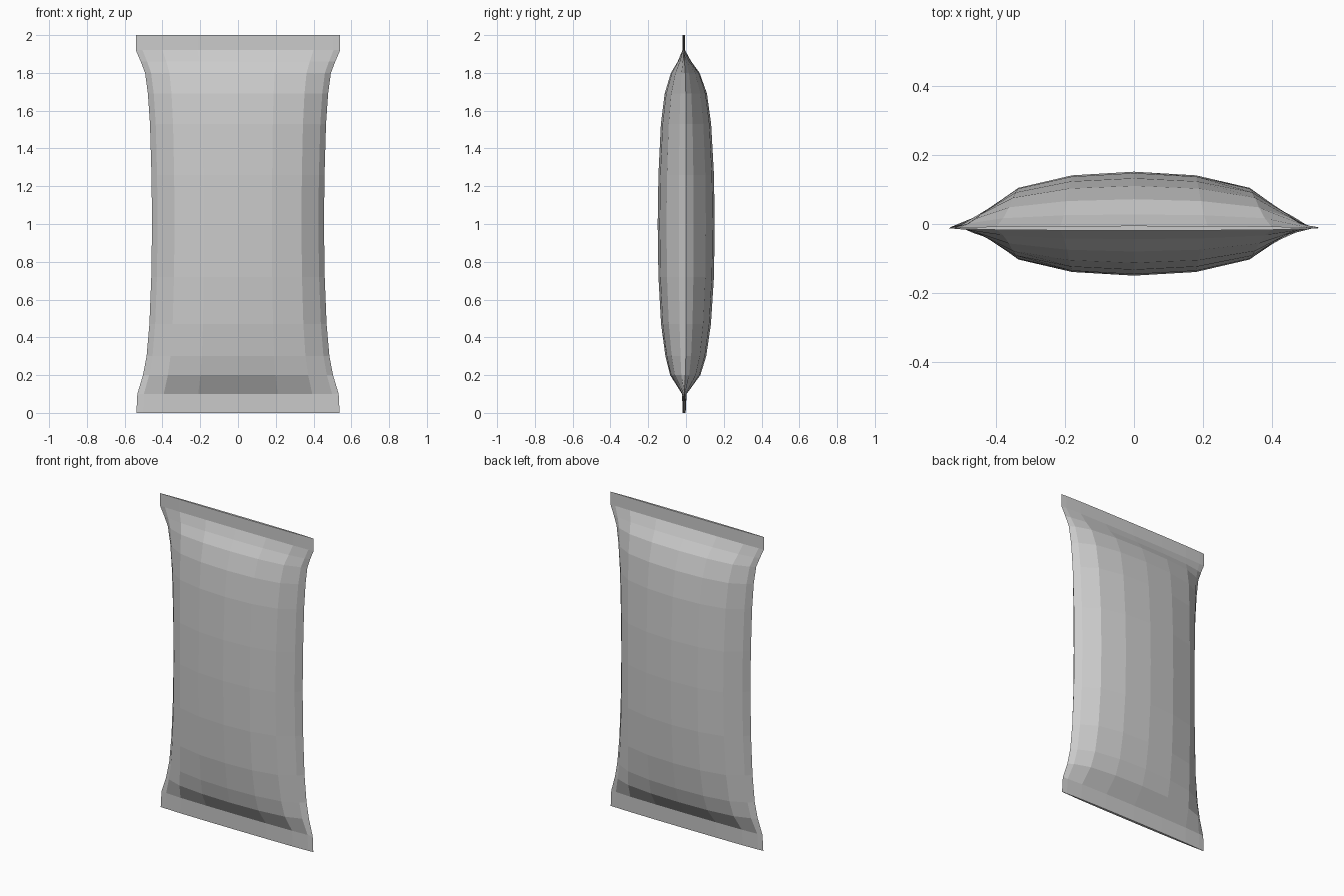
import bpy, bmesh

if "Cube" in bpy.data.objects:
    bpy.data.objects.remove(bpy.data.objects["Cube"])

# Stations up the packet: height, half width, half depth, depth centre
STATIONS = [
    (0.00, 0.538, 0.008, -0.010), (0.10, 0.533, 0.012, -0.009),
    (0.20, 0.503, 0.080, -0.004), (0.30, 0.484, 0.108, -0.001),
    (0.47, 0.469, 0.132, 0.000), (0.72, 0.459, 0.147, 0.001),
    (1.00, 0.455, 0.151, 0.001), (1.26, 0.458, 0.147, 0.001),
    (1.53, 0.466, 0.133, 0.000), (1.69, 0.477, 0.112, -0.001),
    (1.80, 0.492, 0.076, -0.004), (1.86, 0.515, 0.036, -0.008),
    (1.92, 0.541, 0.007, -0.012), (2.00, 0.541, 0.007, -0.012),
]
# Half of the pillow cross-section, as fractions of width and depth
HALF = [(0.0, 1.0), (0.395, 0.93), (0.738, 0.69), (0.935, 0.26)]


def section():
    """Closed 16-sided outline, running once around the packet."""
    right_back = HALF + [(1.0, 0.0)]
    right = right_back + [(x, -y) for x, y in reversed(HALF)]
    left = [(-x, y) for x, y in reversed(right[1:-1])]
    return right + left


# Inflated packet with flat crimped seals at both ends
bm = bmesh.new()
rings = []
for z, width, depth, centre in STATIONS:
    rings.append([bm.verts.new((x * width, centre + y * depth, z))
                  for x, y in section()])
for low, high in zip(rings, rings[1:]):
    for i in range(len(low)):
        j = (i + 1) % len(low)
        bm.faces.new((low[i], low[j], high[j], high[i]))
bm.faces.new(rings[0])
bm.faces.new(rings[-1])
bmesh.ops.recalc_face_normals(bm, faces=bm.faces)

mesh = bpy.data.meshes.new("snack_packet")
bm.to_mesh(mesh)
bm.free()
packet = bpy.data.objects.new("snack_packet", mesh)
bpy.context.collection.objects.link(packet)
